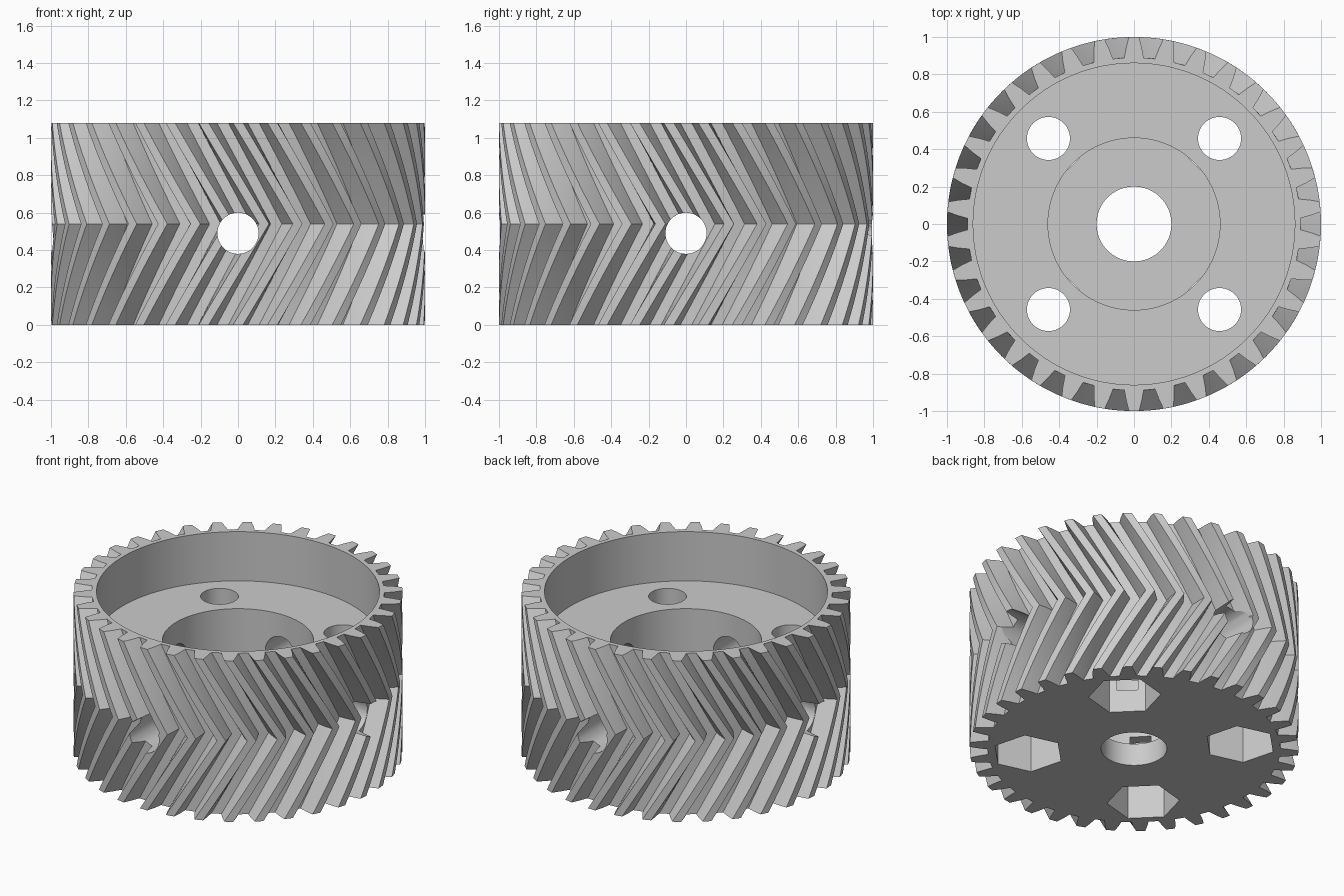
import bpy, bmesh
from math import pi, cos, sin, radians
from mathutils import Matrix, Vector

cube = bpy.data.objects.get("Cube")
if cube:
    bpy.data.objects.remove(cube, do_unlink=True)

HEIGHT = 1.08
TEETH = 34
TWIST = radians(18.6)     # turn of the teeth between either face and the middle
SLICES = 20
PITCH = 2 * pi / TEETH

grey = bpy.data.materials.new("light_grey")
grey.use_nodes = True
grey.diffuse_color = (0.6, 0.6, 0.6, 1)
grey.node_tree.nodes["Principled BSDF"].inputs["Base Color"].default_value = (0.6, 0.6, 0.6, 1)


def add_object(name, bm):
    bmesh.ops.recalc_face_normals(bm, faces=bm.faces[:])
    mesh = bpy.data.meshes.new(name)
    bm.to_mesh(mesh)
    bm.free()
    mesh.materials.append(grey)
    obj = bpy.data.objects.new(name, mesh)
    bpy.context.collection.objects.link(obj)
    return obj


def prism(name, radius, depth, matrix, sides=64):
    bm = bmesh.new()
    bmesh.ops.create_cone(bm, cap_ends=True, segments=sides, radius1=radius,
                          radius2=radius, depth=depth, matrix=matrix)
    return add_object(name, bm)


def upright(name, radius, low, high, x=0, y=0, turn=0, sides=64):
    place = Matrix.Translation((x, y, (low + high) / 2)) @ Matrix.Rotation(turn, 4, 'Z')
    return prism(name, radius, high - low, place, sides)


# Herringbone gear body: toothed outline swept with a twist that reverses halfway
tooth = [(0.89, -0.058), (0.945, -0.044), (1, -0.027),
         (1, 0.027), (0.945, 0.044), (0.89, 0.058)]
outline = [(r, pi / 2 + k * PITCH + a) for k in range(TEETH) for r, a in tooth]
bm = bmesh.new()
rings = []
for s in range(SLICES + 1):
    t = s / SLICES
    turn = TWIST * (1 - abs(2 * t - 1))
    rings.append([bm.verts.new((r * cos(a + turn), r * sin(a + turn), HEIGHT * t))
                  for r, a in outline])
for low, high in zip(rings, rings[1:]):
    for i in range(len(outline)):
        j = (i + 1) % len(outline)
        bm.faces.new((low[i], low[j], high[j], high[i]))
bm.faces.new(rings[0][::-1])
bm.faces.new(rings[-1])
gear = add_object("herringbone_gear", bm)

# Top recess, hub recess and shaft bore
cutters = [upright("top_recess_cutter", 0.86, 0.75, 1.3, sides=128),
           upright("hub_recess_cutter", 0.46, 0.15, 1.25, sides=96),
           upright("bore_cutter", 0.2, -0.2, 0.9)]

# Four bolt holes, each with a hexagonal nut pocket underneath
for k in range(4):
    a = pi / 4 + k * pi / 2
    x, y = 0.647 * cos(a), 0.647 * sin(a)
    cutters.append(upright("bolt_hole_cutter", 0.115, -0.1, 0.95, x, y, sides=48))
    # Pocket corners point sideways, along the tangent
    bm = bmesh.new()
    corners = [Vector((x + 0.221 * cos(a + pi / 2 + i * pi / 3),
                       y + 0.221 * sin(a + pi / 2 + i * pi / 3), -0.15)) for i in range(6)]
    base = bm.faces.new([bm.verts.new(c) for c in corners])
    top = bmesh.ops.extrude_face_region(bm, geom=[base])
    bmesh.ops.translate(bm, vec=(0, 0, 0.5),
                        verts=[v for v in top["geom"] if isinstance(v, bmesh.types.BMVert)])
    cutters.append(add_object("nut_pocket_cutter", bm))

# Cross holes through the rim along both axes
for axis in "XY":
    place = Matrix.Translation((0, 0, 0.49)) @ Matrix.Rotation(pi / 2, 4, axis)
    cutters.append(prism("cross_hole_cutter", 0.11, 2.4, place, 48))

# Cut everything out of the body
bpy.context.view_layer.objects.active = gear
for cutter in cutters:
    cutter.hide_render = True
    cut = gear.modifiers.new("cut", 'BOOLEAN')
    cut.operation = 'DIFFERENCE'
    cut.solver = 'EXACT'
    cut.object = cutter
    bpy.ops.object.modifier_apply(modifier=cut.name)
    bpy.data.objects.remove(cutter, do_unlink=True)

# Smooth round walls, crisp edges
for obj in bpy.context.selected_objects:
    obj.select_set(False)
gear.select_set(True)
bpy.ops.object.shade_smooth_by_angle(angle=radians(20))
